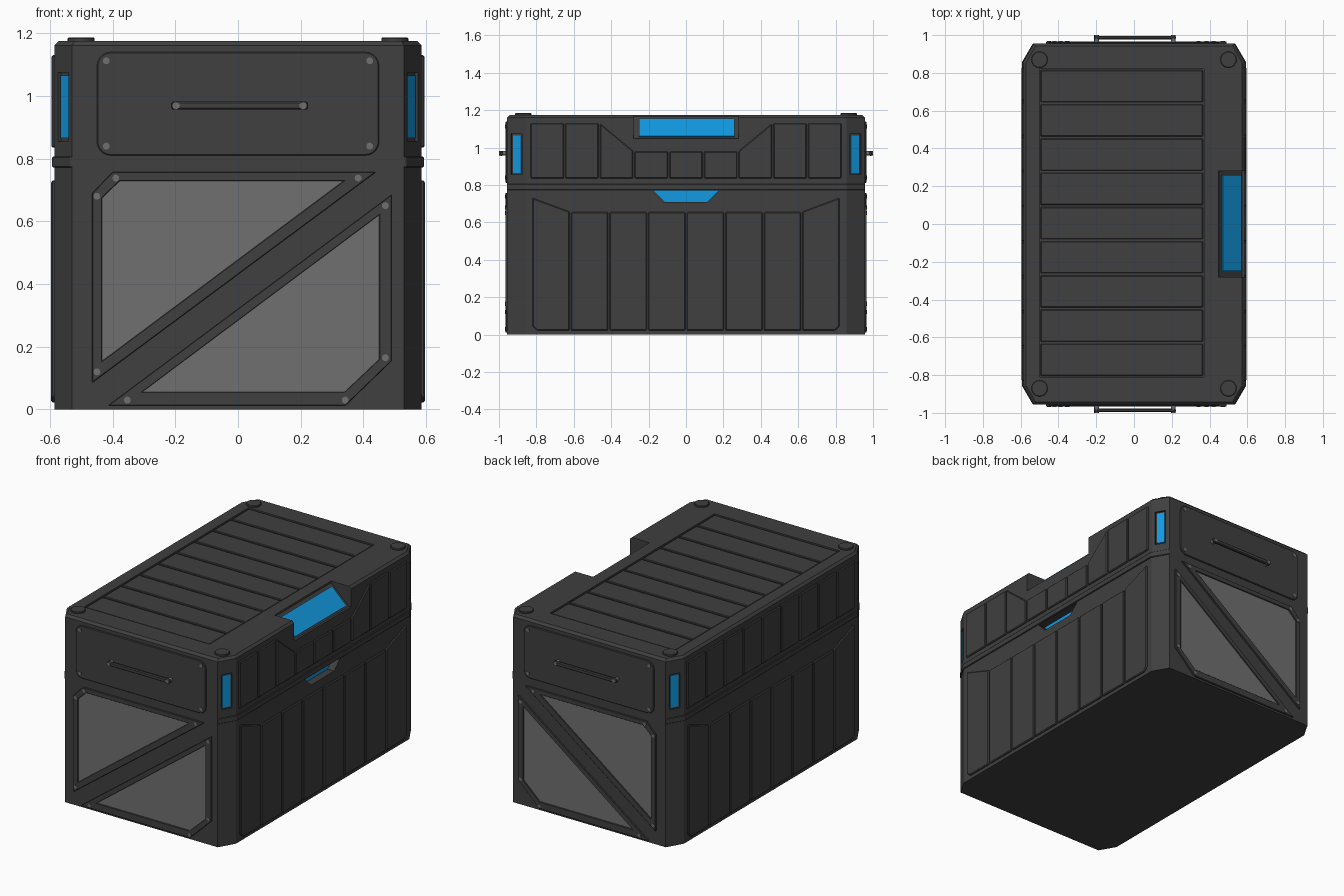
import bpy, bmesh, math
from mathutils import Vector

if "Cube" in bpy.data.objects:
    bpy.data.objects.remove(bpy.data.objects["Cube"], do_unlink=True)

HX, HY, HZ = 0.586, 0.956, 1.175   # half width, half length, height of the shell


def material(name, rgb):
    m = bpy.data.materials.new(name)
    m.use_nodes = True
    m.diffuse_color = (*rgb, 1)
    m.node_tree.nodes["Principled BSDF"].inputs["Base Color"].default_value = (*rgb, 1)
    return m


DARK = material("charcoal", (0.05, 0.05, 0.05))
GREY = material("mid grey", (0.16, 0.16, 0.16))
BLUE = material("bright blue", (0.006, 0.32, 0.76))


# Placement functions: (u, v, depth) on a face of the crate -> world position
def on_side(s):
    return lambda u, v, d: Vector((s * (HX + d), u, v))


def on_end(s):
    return lambda u, v, d: Vector((u, s * (HY + d), v))


def on_top(u, v, d):
    return Vector((u, v, HZ + d))


def across(u, v, d):
    return Vector((u, d, v))


def on_corner(sx, sy):
    t = Vector((0.057, -0.098, 0)).normalized()
    n = Vector((-t.y, t.x, 0))
    c = Vector((0.5585, 0.907, 0))

    def place(u, v, d):
        p = c + t * u + n * d
        return Vector((sx * p.x, sy * p.y, v))
    return place


# Shape helpers
def prism(bm, pts, place, d0, d1):
    low = [bm.verts.new(place(u, v, d0)) for u, v in pts]
    top = [bm.verts.new(place(u, v, d1)) for u, v in pts]
    bm.faces.new(low)
    bm.faces.new(top)
    for i in range(len(pts)):
        j = (i + 1) % len(pts)
        bm.faces.new((low[i], low[j], top[j], top[i]))


def ring(bm, outer, inner, place, d0, d1):
    loops = [[bm.verts.new(place(u, v, d)) for u, v in pts]
             for pts, d in ((outer, d0), (outer, d1), (inner, d1), (inner, d0))]
    n = len(outer)
    for k in range(4):
        a, b = loops[k], loops[(k + 1) % 4]
        for i in range(n):
            j = (i + 1) % n
            bm.faces.new((a[i], a[j], b[j], b[i]))


def rect(u0, u1, v0, v1):
    return [(u0, v0), (u1, v0), (u1, v1), (u0, v1)]


def disc(u, v, r, n=16):
    return [(u + r * math.cos(2 * math.pi * i / n), v + r * math.sin(2 * math.pi * i / n))
            for i in range(n)]


def rounded(u0, u1, v0, v1, r):
    pts = []
    for k, (cu, cv) in enumerate(rect(u0 + r, u1 - r, v0 + r, v1 - r)):
        for i in range(6):
            a = math.pi * (1 + k / 2 + i / 10)
            pts.append((cu + r * math.cos(a), cv + r * math.sin(a)))
    return pts


def octagon(hx, hy, cx=0.057, cy=0.098):
    return [(hx, -hy + cy), (hx, hy - cy), (hx - cx, hy), (-hx + cx, hy),
            (-hx, hy - cy), (-hx, -hy + cy), (-hx + cx, -hy), (hx - cx, -hy)]


def finish(bm, name, mat, bevel=0, smooth=False):
    bmesh.ops.recalc_face_normals(bm, faces=bm.faces)
    me = bpy.data.meshes.new(name)
    bm.to_mesh(me)
    bm.free()
    me.materials.append(mat)
    ob = bpy.data.objects.new(name, me)
    bpy.context.collection.objects.link(ob)
    if bevel:
        mod = ob.modifiers.new("edge", "BEVEL")
        mod.width, mod.segments, mod.limit_method = bevel, 1, "ANGLE"
    if smooth:
        bpy.ops.object.select_all(action="DESELECT")
        ob.select_set(True)
        bpy.context.view_layer.objects.active = ob
        bpy.ops.object.shade_smooth_by_angle(angle=math.radians(35))
    return ob


def build(name, mat, parts, bevel=0, smooth=False):
    bm = bmesh.new()
    for part in parts:
        prism(bm, *part)
    return finish(bm, name, mat, bevel, smooth)


SIDES = (-1, 1)
corners = [(sx, sy) for sx in SIDES for sy in SIDES]

# Shell with softened top rim
bm = bmesh.new()
prism(bm, octagon(HX, HY), on_top, -HZ, 0)
rim = [e for e in bm.edges if all(v.co.z > HZ - 0.01 for v in e.verts)]
bmesh.ops.recalc_face_normals(bm, faces=bm.faces)
bmesh.ops.bevel(bm, geom=rim, offset=0.014, segments=1, affect="EDGES")
shell = finish(bm, "crate_shell", DARK)

# Recesses: lid notch, latch pocket, corner lamps, top tray
notch = [(0.44, 1.22), (0.45, 1.165), (0.572, 1.049), (0.65, 1.049), (0.65, 1.22)]
latch = [(-0.175, 0.77), (0.175, 0.77), (0.115, 0.71), (-0.115, 0.71)]
cuts = [(notch, across, -0.28, 0.28), (latch, on_side(1), -0.05, 0.05),
        (rect(-0.5, 0.37, -0.81, 0.82), on_top, -0.016, 0.05)]
cuts += [(rect(-0.033, 0.033, 0.855, 1.075), on_corner(*c), -0.012, 0.02) for c in corners]
cutter = build("recess_cutter", DARK, cuts)
cutter.hide_render = True
mod = shell.modifiers.new("recesses", "BOOLEAN")
mod.operation, mod.solver, mod.object = "DIFFERENCE", "EXACT", cutter
bpy.context.view_layer.objects.active = shell
bpy.ops.object.modifier_apply(modifier=mod.name)
bpy.data.objects.remove(cutter, do_unlink=True)

# Blue inserts
build("lid_display", BLUE, [([(0.465, 1.151), (0.565, 1.056), (0.57, 1.061), (0.47, 1.156)],
                             across, -0.25, 0.26)])
build("latch_plate", BLUE, [(latch, on_side(1), -0.052, -0.046)])
build("corner_lamps", BLUE, [(rect(-0.024, 0.024, 0.865, 1.065), on_corner(*c), -0.014, -0.006)
                             for c in corners])

# Seam band around the sides
bm = bmesh.new()
ring(bm, octagon(HX + 0.007, HY - 0.001), octagon(HX - 0.01, HY - 0.015),
     lambda u, v, d: Vector((u, v, d)), 0.772, 0.806)
finish(bm, "seam_band", DARK, 0.003)

# Slats set into the top tray
step = 1.63 / 9
build("top_slats", DARK, [(rect(-0.495, 0.365, -0.81 + i * step + 0.006, -0.81 + (i + 1) * step - 0.006),
                           on_top, -0.017, -0.004) for i in range(9)], 0.004)


# Ribbed side panels
def lid_height(y, s):
    if s < 0:
        return 1.13
    return min(1.13, max(0.98, 0.98 + (abs(y) - 0.28) * 0.83))


def base_height(y):
    return 0.655 + max(0, abs(y) - 0.615) * 0.37


for s, label in ((1, "left"), (-1, "right")):
    lid, base = [], []
    for i in range(9):
        a, b = -0.835 + i * 0.1855 + 0.004, -0.835 + (i + 1) * 0.1855 - 0.004
        lid.append(([(a, 0.835), (b, 0.835), (b, lid_height(b, s)), (a, lid_height(a, s))],
                    on_side(s), -0.005, 0.009))
    for i in range(8):
        a, b = -0.825 + i * 0.2063 + 0.004, -0.825 + (i + 1) * 0.2063 - 0.004
        pts = [(a, 0.022), (b, 0.022), (b, base_height(b)), (a, base_height(a))]
        if i == 0:
            pts[0:1] = [(a, 0.045), (a + 0.025, 0.022)]
        if i == 7:
            pts[1:2] = [(b - 0.025, 0.022), (b, 0.045)]
        base.append((pts, on_side(s), -0.005, 0.01))
    build(label + "_lid_ribs", DARK, lid, 0.005)
    build(label + "_base_ribs", DARK, base, 0.005)

# Corner studs on the lid
build("lid_studs", DARK, [(disc(sx * 0.5, sy * 0.87, 0.043, 24), on_top, -0.005, 0.011)
                          for sx, sy in corners], 0.003, True)

# End faces: handle plate, diagonal window frames, bolts
frames = [([(-0.465, 0.085), (-0.465, 0.69), (-0.4, 0.757), (0.44, 0.757)],
           [(-0.433, 0.155), (-0.433, 0.675), (-0.378, 0.728), (0.335, 0.728)]),
          ([(0.49, 0.685), (0.49, 0.155), (0.342, 0.012), (-0.415, 0.012)],
           [(0.45, 0.62), (0.45, 0.16), (0.34, 0.056), (-0.305, 0.056)])]
plate_bolts = [(-0.42, 0.84), (0.42, 0.84), (-0.42, 1.112), (0.42, 1.112)]
frame_bolts = [(-0.45, 0.68), (-0.39, 0.738), (0.383, 0.738), (-0.45, 0.12),
               (0.47, 0.65), (0.47, 0.165), (0.342, 0.03), (-0.353, 0.03)]

for s, label in ((-1, "front"), (1, "back")):
    end = on_end(s)
    build(label + "_handle_plate", DARK, [(rounded(-0.45, 0.45, 0.81, 1.14, 0.045), end, -0.005, 0.008)], 0.003)
    bm = bmesh.new()
    for outer, inner in frames:
        ring(bm, outer, inner, end, -0.004, 0.01)
    finish(bm, label + "_window_frames", DARK, 0.002)
    build(label + "_windows", GREY, [(inner, end, -0.004, 0.003) for _, inner in frames])
    build(label + "_bolts", GREY, [(disc(u, v, 0.011), end, 0, 0.012)
                                   for u, v in plate_bolts + frame_bolts], 0, True)
    build(label + "_handle_bar", DARK, [(rect(-0.213, 0.223, 0.956, 0.982), end, 0.022, 0.04)], 0.005)
    build(label + "_handle_posts", GREY, [(disc(u, 0.969, 0.0125), end, 0, 0.044)
                                          for u in (-0.198, 0.208)], 0, True)
